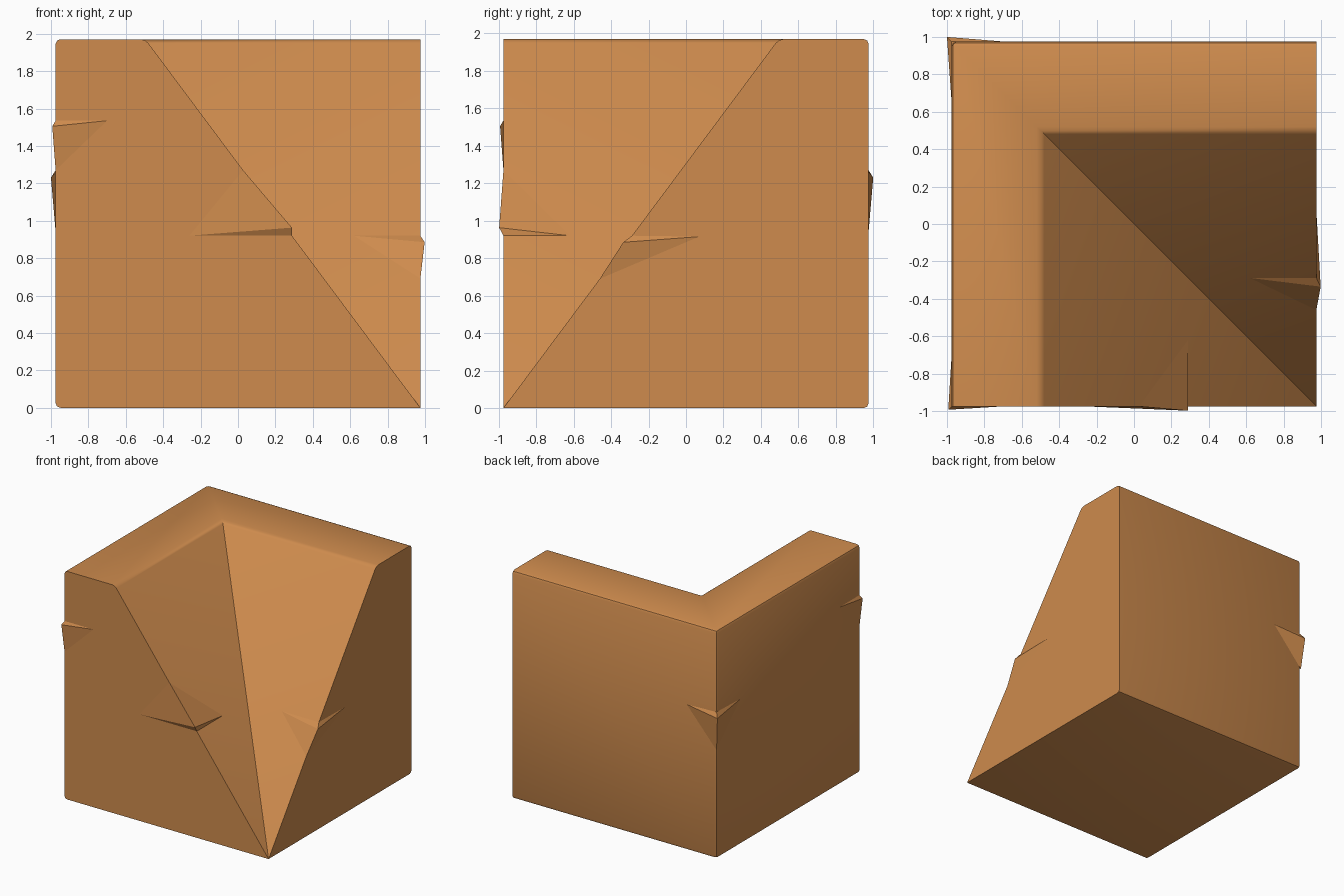
import bpy, bmesh
from mathutils import Vector

if "Cube" in bpy.data.objects:
    bpy.data.objects.remove(bpy.data.objects["Cube"])

A, H, S = 0.975, 1.97, 0.495     # half width, height, top lip offset

clay = bpy.data.materials.new("orange clay")
clay.diffuse_color = (0.62, 0.26, 0.075, 1)
clay.use_nodes = True
clay.node_tree.nodes["Principled BSDF"].inputs["Base Color"].default_value = clay.diffuse_color


def finish(bm, name, angle):
    bmesh.ops.recalc_face_normals(bm, faces=bm.faces)
    me = bpy.data.meshes.new(name)
    bm.to_mesh(me)
    bm.free()
    ob = bpy.data.objects.new(name, me)
    bpy.context.collection.objects.link(ob)
    me.materials.append(clay)
    bpy.ops.object.select_all(action='DESELECT')
    ob.select_set(True)
    bpy.context.view_layer.objects.active = ob
    bpy.ops.object.shade_smooth_by_angle(angle=angle)
    return ob


# Cliff corner block: a cube with two slopes meeting in a valley
pts = {
    'a': (-A, -A, 0), 'b': (A, -A, 0), 'c': (A, A, 0), 'd': (-A, A, 0),
    'e': (-A, -A, H), 'f': (-A, A, H), 'g': (A, A, H),
    'p': (-S, -A, H), 'q': (-S, S, H), 'r': (A, S, H),
}
bm = bmesh.new()
v = {k: bm.verts.new(co) for k, co in pts.items()}
for loop in ("abpe", "aefd", "dfgc", "bcgr", "bqp", "brq", "epqrgf", "adcb"):
    bm.faces.new([v[k] for k in loop])
bmesh.ops.recalc_face_normals(bm, faces=bm.faces)
# soften the outer edges and the top lip; the open ends stay sharp
soft = [bm.edges.get((v[m], v[n])) for m, n in
        ("ad", "dc", "df", "ef", "fg", "pq", "qr")]
bmesh.ops.bevel(bm, geom=soft, offset=0.025, offset_type='OFFSET',
                segments=2, profile=0.5, affect='EDGES')
finish(bm, "cliff_corner_block", 0.6)


# Slope edge positions at a given height
def front_edge_x(z):
    return A - (A + S) * z / H


def right_edge_y(z):
    return -front_edge_x(z)


# Rock chips: small wedges sticking out of the edges
def chip(name, points):
    bm = bmesh.new()
    for co in points:
        bm.verts.new(co)
    bmesh.ops.convex_hull(bm, input=bm.verts)
    finish(bm, name, 0.1)


chip("front_left_chip", [
    (-0.993, -0.993, 1.505), (-A, -A, 1.535), (-A, -A, 1.27),
    (-0.70, -A, 1.535), (-A, -0.70, 1.535), (-0.9, -0.9, 1.4)])

chip("back_left_chip", [
    (-1.0, 1.0, 1.23), (-A, A, 1.27), (-A, A, 0.94),
    (-0.69, A, 1.26), (-A, 0.65, 1.26), (-0.9, 0.9, 1.1)])

z0, z1 = 0.92, 1.27
chip("front_slope_chip", [
    (0.288, -0.998, 0.963), (front_edge_x(z0), -A, z0),
    (front_edge_x(z1), -A, z1), (-0.26, -A, z0),
    (front_edge_x(z0), -0.62, z0), (0.0, -0.9, 1.0)])

z0, z1 = 0.92, 0.69
chip("right_slope_chip", [
    (0.998, -0.335, 0.885), (A, right_edge_y(z0), z0),
    (A, right_edge_y(z1), z1), (A, 0.07, z0 - 0.005),
    (0.62, right_edge_y(z0), z0), (0.9, -0.1, 0.8)])
